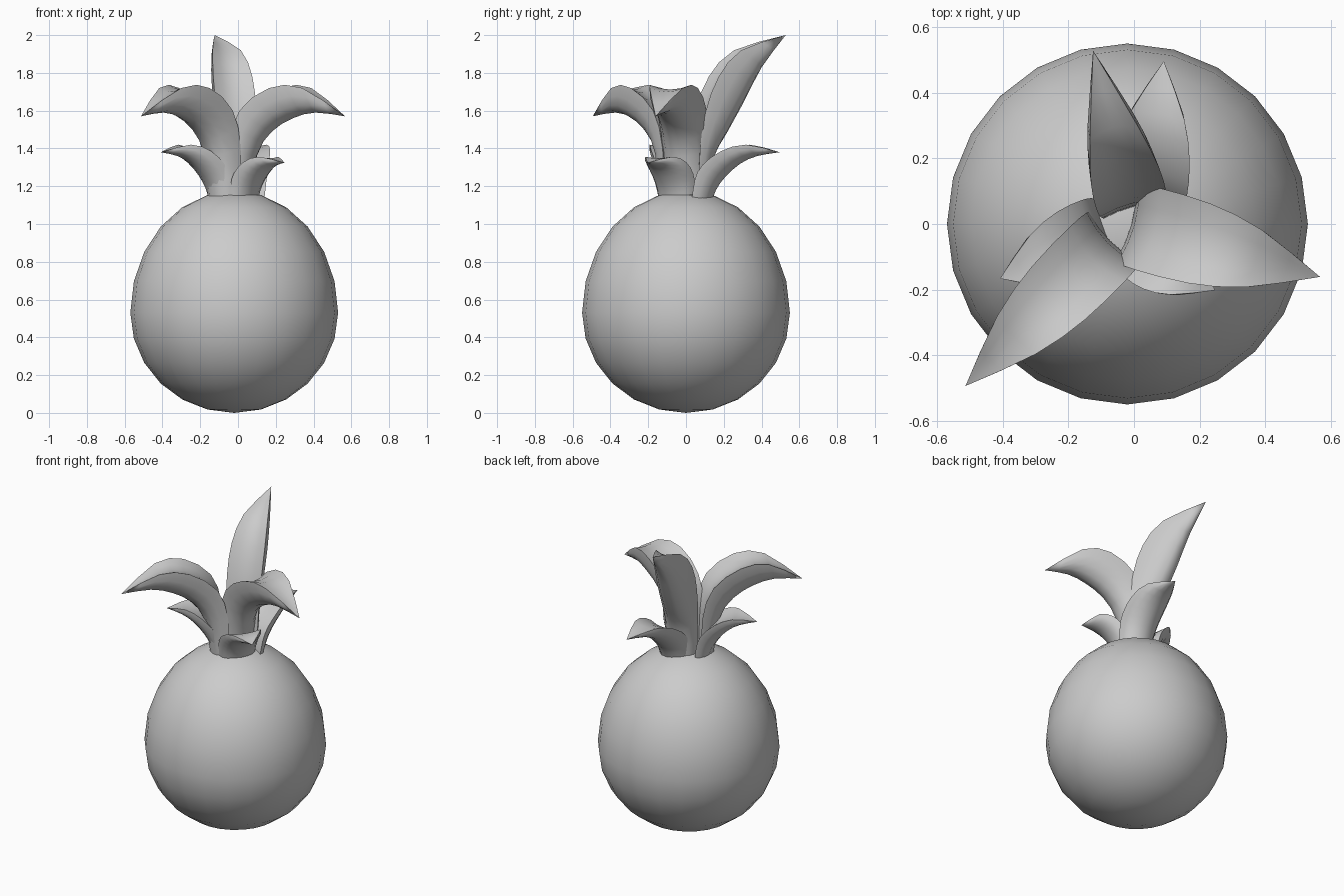
import bpy, bmesh, math
from mathutils import Vector

cube = bpy.data.objects.get("Cube")
if cube:
    bpy.data.objects.remove(cube, do_unlink=True)

grey = bpy.data.materials.new("plain_grey")
grey.use_nodes = True
colour = (0.6, 0.6, 0.6, 1)
grey.diffuse_color = colour
grey.node_tree.nodes["Principled BSDF"].inputs["Base Color"].default_value = colour


def finish(bm, name, angle):
    """Turn a bmesh into a smooth-shaded object."""
    bmesh.ops.remove_doubles(bm, verts=bm.verts, dist=0.0005)
    bmesh.ops.recalc_face_normals(bm, faces=bm.faces)
    mesh = bpy.data.meshes.new(name)
    bm.to_mesh(mesh)
    bm.free()
    mesh.materials.append(grey)
    obj = bpy.data.objects.new(name, mesh)
    bpy.context.collection.objects.link(obj)
    bpy.ops.object.select_all(action='DESELECT')
    obj.select_set(True)
    bpy.context.view_layer.objects.active = obj
    bpy.ops.object.shade_smooth_by_angle(angle=math.radians(angle))


def resample(points, steps=2):
    """Smooth curve through the given points."""
    pts = [Vector(p) for p in points]
    pts = [2 * pts[0] - pts[1]] + pts + [2 * pts[-1] - pts[-2]]
    out = []
    for a, b, c, d in zip(pts, pts[1:], pts[2:], pts[3:]):
        for i in range(steps):
            t = i / steps
            out.append(b + (c - a) * t / 2 + (a - 2.5 * b + 2 * c - d / 2) * t * t
                       + (1.5 * (b - c) + (d - a) / 2) * t ** 3)
    return out + [pts[-2]]


def leaf(name, origin, angle, length, width, top, belly):
    """Tapered leaf: shallow upper face, rounded underside; profiles are (outward, up)."""
    heading = math.radians(angle)
    out = Vector((math.cos(heading), math.sin(heading), 0))
    side = Vector((-out.y, out.x, 0))
    scale = length / top[-1][0]
    taper = resample([(w * width, 0) for w in (0.85, 0.95, 1, 0.97, 0.7, 0)])
    # Half-round underside, then back across the slightly hollow top
    section = [(math.cos(math.pi * k / 8), math.sin(math.pi * k / 8)) for k in range(9)]
    section += [(-0.5, 0.12), (0, 0.16), (0.5, 0.12)]
    bm = bmesh.new()
    rings = []
    for t, b, w in zip(resample(top), resample(belly), taper):
        ring = []
        for s, u in section:
            p = t.lerp(b, u)
            co = out * p.x * scale + side * s * w.x
            ring.append(bm.verts.new((co.x + origin[0], co.y + origin[1], p.y)))
        rings.append(ring)
    n = len(section)
    for r0, r1 in zip(rings, rings[1:]):
        for k in range(n):
            bm.faces.new((r0[k], r0[(k + 1) % n], r1[(k + 1) % n], r1[k]))
    bm.faces.new(rings[0])
    finish(bm, name, 50)


# Fruit body: egg-like sphere, taller above its widest ring
bm = bmesh.new()
bmesh.ops.create_uvsphere(bm, u_segments=24, v_segments=12, radius=1)
for v in bm.verts:
    rise = 0.645 if v.co.z > 0 else 0.53
    v.co = (v.co.x * 0.55 - 0.02, v.co.y * 0.55, 0.53 + v.co.z * rise)
finish(bm, "fruit_body", 60)

# Profiles shared by the crown leaves
arch_top = [(.03, 1.1), (.035, 1.4), (.1, 1.6), (.27, 1.72), (.45, 1.72), (.67, 1.57)]
arch_belly = [(.12, 1.1), (.16, 1.36), (.25, 1.49), (.37, 1.56), (.5, 1.59), (.67, 1.57)]
tall_top = [(.04, 1.1), (.05, 1.4), (.08, 1.6), (.15, 1.78), (.28, 1.92), (.54, 2)]
tall_belly = [(.11, 1.1), (.14, 1.33), (.22, 1.48), (.31, 1.64), (.41, 1.83), (.54, 2)]
low_top = [(.04, 1.1), (.06, 1.23), (.1, 1.31), (.2, 1.385), (.33, 1.42), (.5, 1.38)]
low_belly = [(.13, 1.1), (.16, 1.18), (.21, 1.25), (.29, 1.32), (.38, 1.36), (.5, 1.38)]
short_top = [(x, 1.1 + (z - 1.1) * 0.8) for x, z in low_top]
short_belly = [(x * 1.0 + 0.05 * (0.5 - x), 1.1 + (z - 1.1) * 0.8) for x, z in low_belly]

# Large inner leaves
leaf("front_right_leaf", (-.04, -.02), 225, .67, .118, arch_top, arch_belly)
leaf("left_leaf", (-.05, .01), -15.5, .64, .13, arch_top, arch_belly)
leaf("tall_back_leaf", (.01, 0), 104.3, .545, .11, tall_top, tall_belly)

# Small outer leaves
leaf("small_back_leaf", (.03, 0), 83, .5, .12, low_top, low_belly)
leaf("small_right_leaf", (-.04, -.01), 203, .4, .123, low_top, low_belly)
leaf("small_front_left_leaf", (0, -.03), -35, .3, .125, short_top, short_belly)
